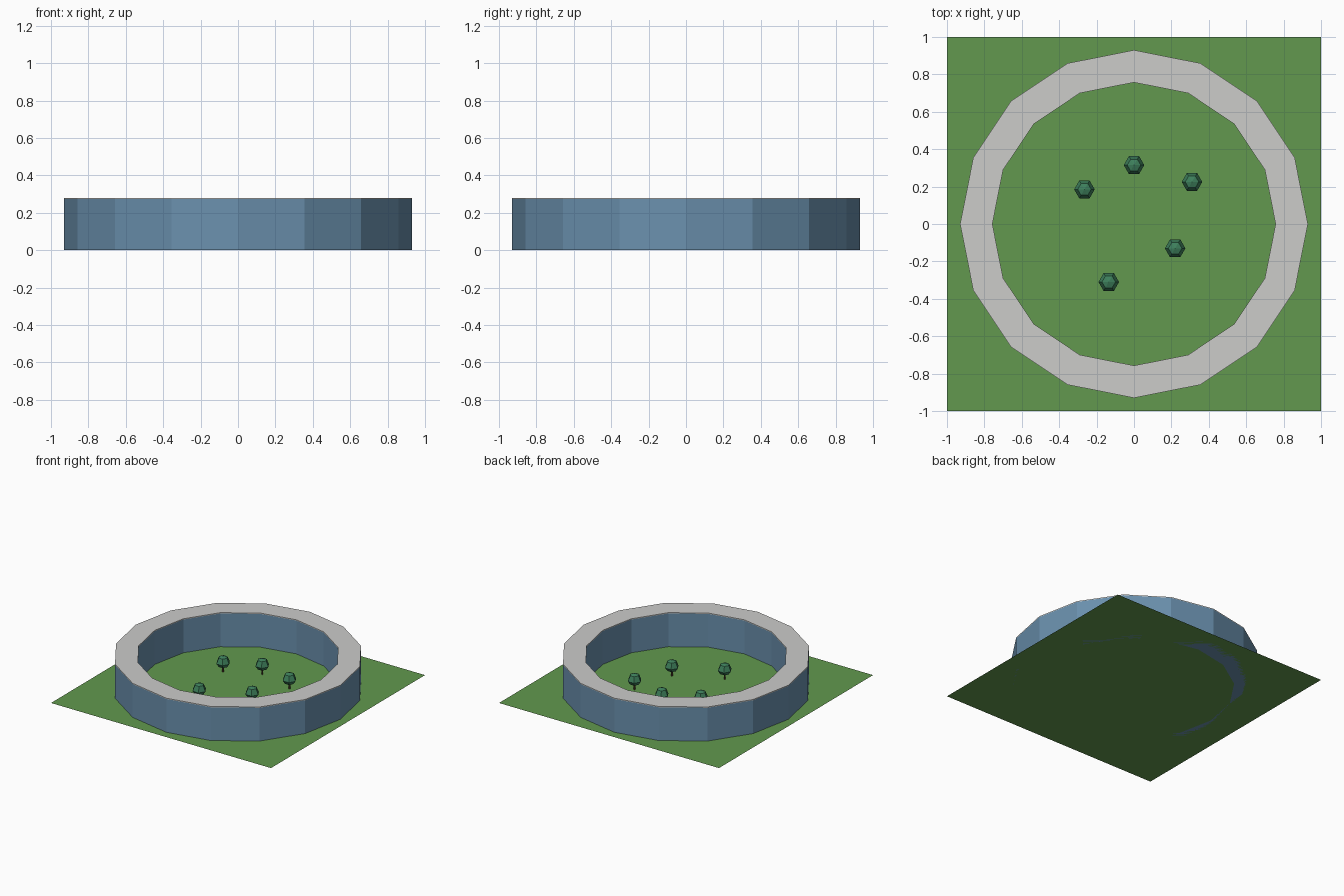
import bpy, bmesh, math

if "Cube" in bpy.data.objects:
    bpy.data.objects.remove(bpy.data.objects["Cube"])


def mat(name, rgb):
    # sRGB 0-255 to linear
    lin = [((c / 255 + 0.055) / 1.055) ** 2.4 for c in rgb]
    m = bpy.data.materials.new(name)
    m.diffuse_color = (*lin, 1)
    m.use_nodes = True
    m.node_tree.nodes["Principled BSDF"].inputs["Base Color"].default_value = m.diffuse_color
    return m


GRASS = mat("grass_green", (98, 153, 78))
WALL = mat("blue_grey_wall", (106, 144, 173))
ROOF = mat("light_grey_roof", (204, 204, 202))
LEAF = mat("leaf_green", (62, 128, 92))
BARK = mat("bark_brown", (92, 70, 50))


def lathe(name, profile, sides, material, loc=(0, 0, 0), closed=False):
    """Revolve (radius, z) points into a faceted solid."""
    bm = bmesh.new()
    rings = []
    for r, z in profile:
        if r == 0:
            rings.append([bm.verts.new((0, 0, z))] * sides)
        else:
            rings.append([bm.verts.new((r * math.cos(2 * math.pi * i / sides),
                                        r * math.sin(2 * math.pi * i / sides), z))
                          for i in range(sides)])
    pairs = list(zip(rings, rings[1:]))
    if closed:
        pairs.append((rings[-1], rings[0]))
    for a, b in pairs:
        for i in range(sides):
            j = (i + 1) % sides
            bm.faces.new(list(dict.fromkeys((a[i], a[j], b[j], b[i]))))
    bmesh.ops.recalc_face_normals(bm, faces=bm.faces)
    me = bpy.data.meshes.new(name)
    bm.to_mesh(me)
    bm.free()
    me.materials.append(material)
    ob = bpy.data.objects.new(name, me)
    ob.location = loc
    bpy.context.collection.objects.link(ob)
    return ob


# Ground sheet
bpy.ops.mesh.primitive_plane_add(size=2)
ground = bpy.context.object
ground.name = "lawn"
ground.data.materials.append(GRASS)

# Ring building: walls and thin roof slab
OUT, INN, TOP, SLAB = 0.93, 0.757, 0.28, 0.007
lathe("ring_walls", [(OUT, 0), (OUT, TOP - SLAB), (INN, TOP - SLAB), (INN, 0)],
      16, WALL, closed=True)
lathe("ring_roof", [(OUT, TOP - SLAB), (OUT, TOP), (INN, TOP), (INN, TOP - SLAB)],
      16, ROOF, closed=True)

# Courtyard trees
crown = [(0, 0.045), (0.036, 0.047), (0.055, 0.075), (0.036, 0.12), (0, 0.132)]
spots = [(0, 0.315), (0.31, 0.225), (-0.265, 0.185), (0.22, -0.13), (-0.135, -0.31)]
for n, (x, y) in enumerate(spots, 1):
    lathe(f"tree_trunk_{n}", [(0.008, 0), (0.008, 0.055)], 6, BARK, (x, y, 0))
    lathe(f"tree_crown_{n}", crown, 6, LEAF, (x, y, 0))
